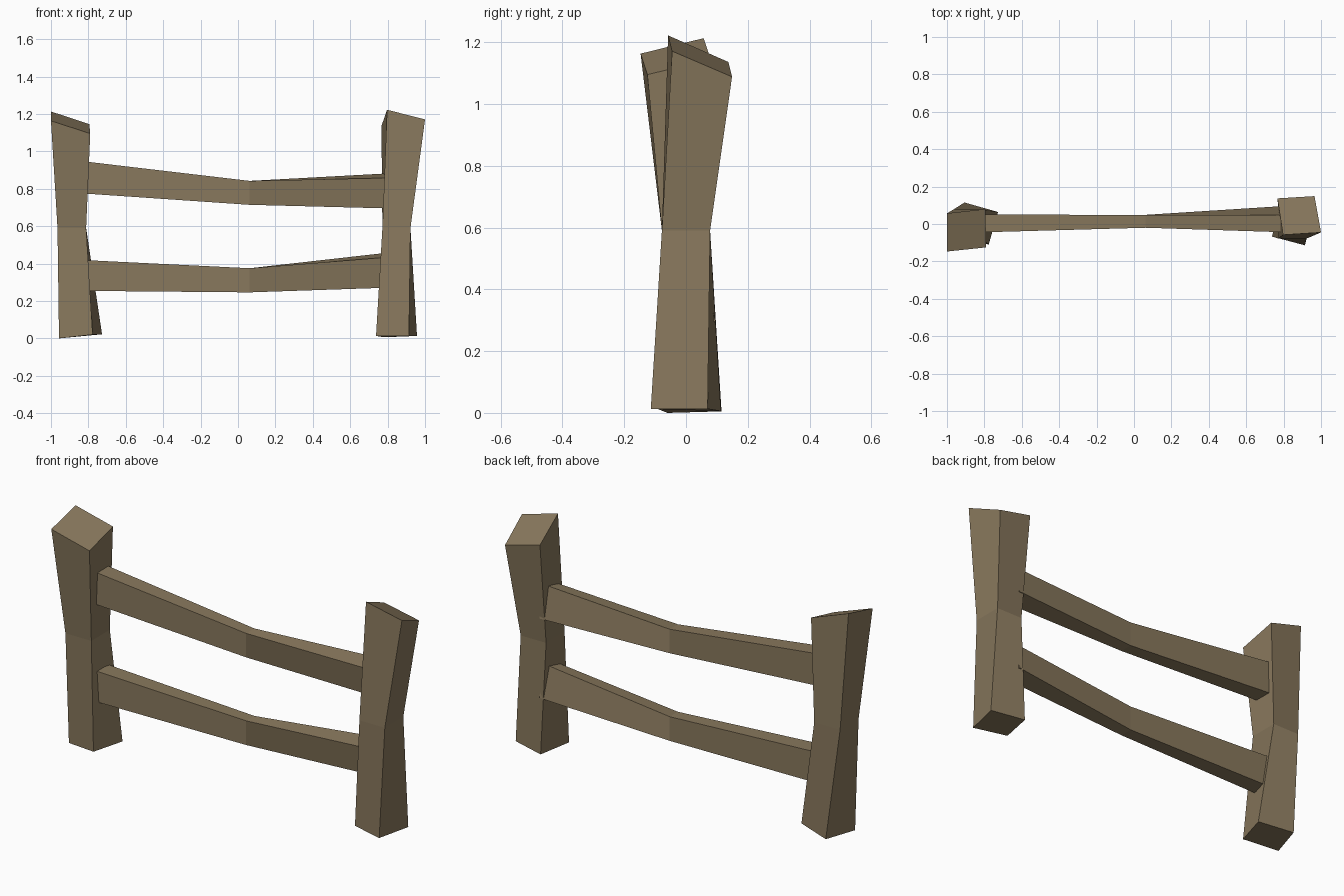
import bpy, bmesh

if "Cube" in bpy.data.objects:
    bpy.data.objects.remove(bpy.data.objects["Cube"])

wood = bpy.data.materials.new("weathered_wood")
wood.diffuse_color = (0.25, 0.19, 0.11, 1)
wood.use_nodes = True
wood.node_tree.nodes["Principled BSDF"].inputs["Base Color"].default_value = wood.diffuse_color


def loft(name, rings):
    """Skin a closed solid through four-cornered rings, flat shaded."""
    bm = bmesh.new()
    loops = [[bm.verts.new(p) for p in ring] for ring in rings]
    for a, b in zip(loops, loops[1:]):
        for i in range(4):
            j = (i + 1) % 4
            bm.faces.new((a[i], a[j], b[j], b[i]))
    bm.faces.new(loops[0][::-1])
    bm.faces.new(loops[-1])
    bmesh.ops.recalc_face_normals(bm, faces=bm.faces)
    me = bpy.data.meshes.new(name)
    bm.to_mesh(me)
    bm.free()
    me.materials.append(wood)
    ob = bpy.data.objects.new(name, me)
    bpy.context.collection.objects.link(ob)


def waist(x0, x1, z):
    """Narrow middle section of a post."""
    return [(x0, -.078, z), (x1, -.078, z), (x1, .078, z), (x0, .078, z)]


# Posts: twisted foot, narrow waist, slanted top (front-left, front-right, back-right, back-left)
loft("left_post", [
    [(-.957, -.06, .0), (-.777, -.11, .02), (-.727, .064, .022), (-.906, .115, .005)],
    waist(-.965, -.812, .59),
    [(-1, -.147, 1.163), (-.79, -.125, 1.095), (-.795, .08, 1.145), (-1, .057, 1.213)]])
loft("right_post", [
    [(.738, -.067, .013), (.914, -.114, .013), (.957, .07, .013), (.78, .113, .006)],
    waist(.772, .922, .59),
    [(.797, -.058, 1.222), (1, -.045, 1.171), (.965, .149, 1.088), (.767, .137, 1.136)]])


def rail(name, left, mid, right):
    """Rail from (bottom, top) heights; the right end is rolled about its length."""
    def level(x, y0, y1, b, t):
        return [(x, y0, b), (x, y1, b), (x, y1, t), (x, y0, t)]
    b, t = right
    loft(name, [
        level(-.83, -.045, .05, *left),
        level(.062, -.02, .049, *mid),
        [(.8, .003, b), (.8, .096, b + .025), (.8, .049, t + .024), (.8, -.044, t)]])


# Rails
rail("upper_rail", (.775, .947), (.714, .842), (.695, .858))
rail("lower_rail", (.254, .419), (.246, .375), (.271, .434))
